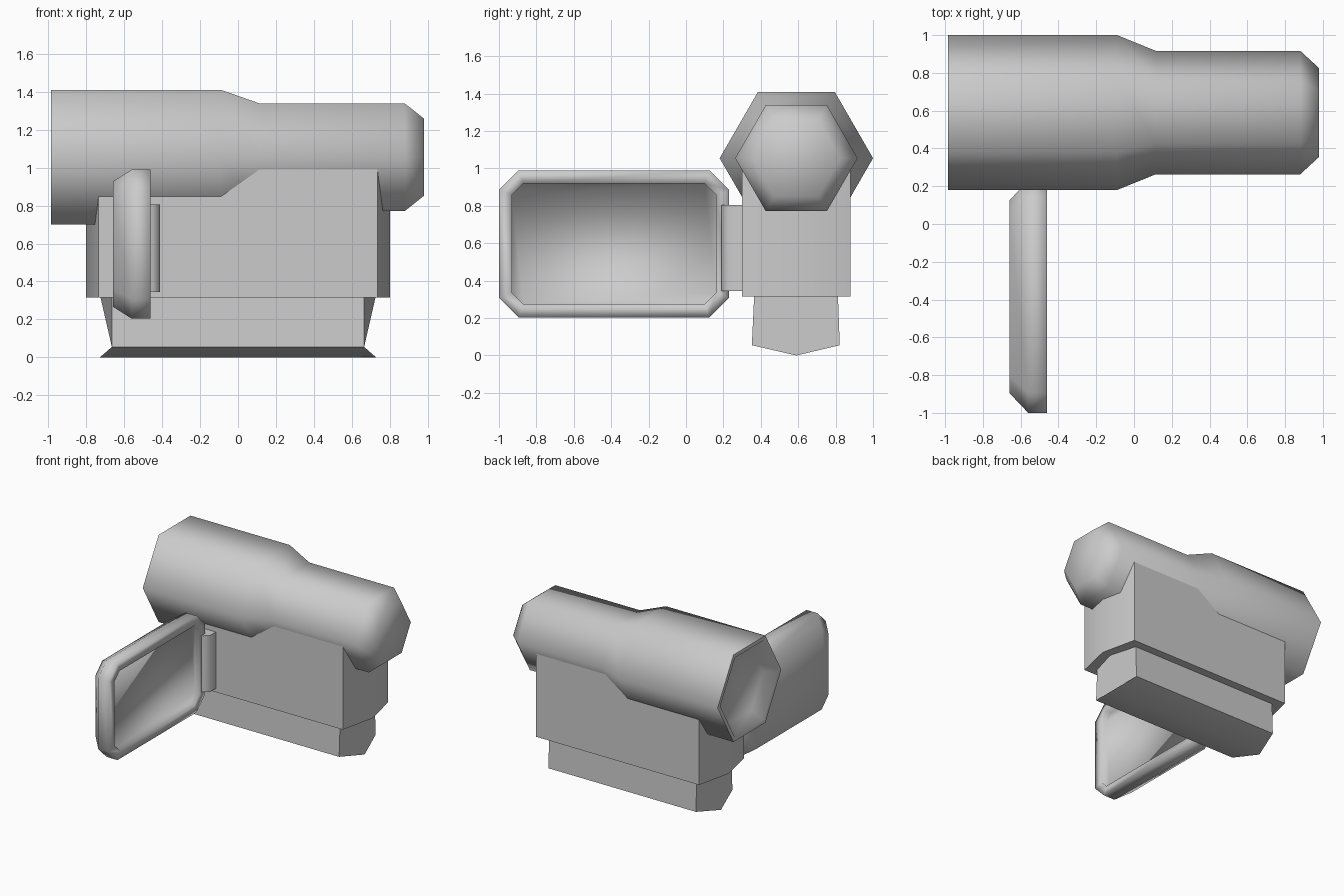
import bpy, bmesh
from math import cos, sin, pi, radians

if "Cube" in bpy.data.objects:
    bpy.data.objects.remove(bpy.data.objects["Cube"])


def loft(name, rings, angle=65):
    """Skin a stack of equal-length point rings and cap both ends."""
    bm = bmesh.new()
    loops = [[bm.verts.new(p) for p in ring] for ring in rings]
    n = len(loops[0])
    for a, b in zip(loops, loops[1:]):
        for i in range(n):
            j = (i + 1) % n
            bm.faces.new((a[i], a[j], b[j], b[i]))
    bm.faces.new(loops[0][::-1])
    bm.faces.new(loops[-1])
    bmesh.ops.recalc_face_normals(bm, faces=bm.faces[:])
    mesh = bpy.data.meshes.new(name)
    bm.to_mesh(mesh)
    bm.free()
    obj = bpy.data.objects.new(name, mesh)
    bpy.context.collection.objects.link(obj)
    bpy.ops.object.select_all(action='DESELECT')
    obj.select_set(True)
    bpy.context.view_layer.objects.active = obj
    bpy.ops.object.shade_smooth_by_angle(angle=radians(angle))
    return obj


def hexagon(x, r):
    return [(x, 0.59 + r * cos(k * pi / 3), 1.055 + r * sin(k * pi / 3))
            for k in range(6)]


def chamfered_rect(x, hy, hz, c):
    pts = [(hy, hz - c), (hy - c, hz), (c - hy, hz), (-hy, hz - c),
           (-hy, c - hz), (c - hy, -hz), (hy - c, -hz), (hy, c - hz)]
    return [(x, -0.385 + y, 0.597 + z) for y, z in pts]


def prism(plan, z0, z1):
    return [[(x, y, z) for x, y in plan] for z in (z0, z1)]


# Hexagonal barrel with a hollow wide end and a chamfered narrow end
loft("lens_barrel", [hexagon(x, r) for x, r in (
    (-0.90, 0.29), (-0.985, 0.375), (-0.985, 0.41), (-0.09, 0.41),
    (0.115, 0.327), (0.88, 0.327), (0.98, 0.235))])

# Main body, pointed at both ends in plan
loft("body", prism([(-0.80, 0.59), (-0.735, 0.30), (0.735, 0.30),
                    (0.80, 0.59), (0.735, 0.88), (-0.735, 0.88)], 0.315, 1.0))

# Lower battery block with a shallow V underside and pointed ends
section = [(0.365, 0.33), (0.352, 0.055), (0.59, 0.0), (0.822, 0.055),
           (0.812, 0.33), (0.59, 0.33)]
loft("battery", [[(s * (0.728 if abs(y - 0.59) < 0.01 else 0.665), y, z)
                  for y, z in section] for s in (-1, 1)])

# Fold-out screen with a raised rim and recessed panel
loft("screen", [chamfered_rect(*ring) for ring in (
    (-0.66, 0.51, 0.33, 0.09), (-0.56, 0.615, 0.393, 0.105),
    (-0.46, 0.615, 0.393, 0.105), (-0.46, 0.545, 0.323, 0.06),
    (-0.50, 0.545, 0.323, 0.06))], angle=100)

# Hinge joining the screen to the body
loft("hinge", prism([(-0.61, 0.33), (-0.61, 0.225), (-0.57, 0.19),
                     (-0.45, 0.19), (-0.41, 0.225), (-0.41, 0.33)],
                    0.345, 0.805))
